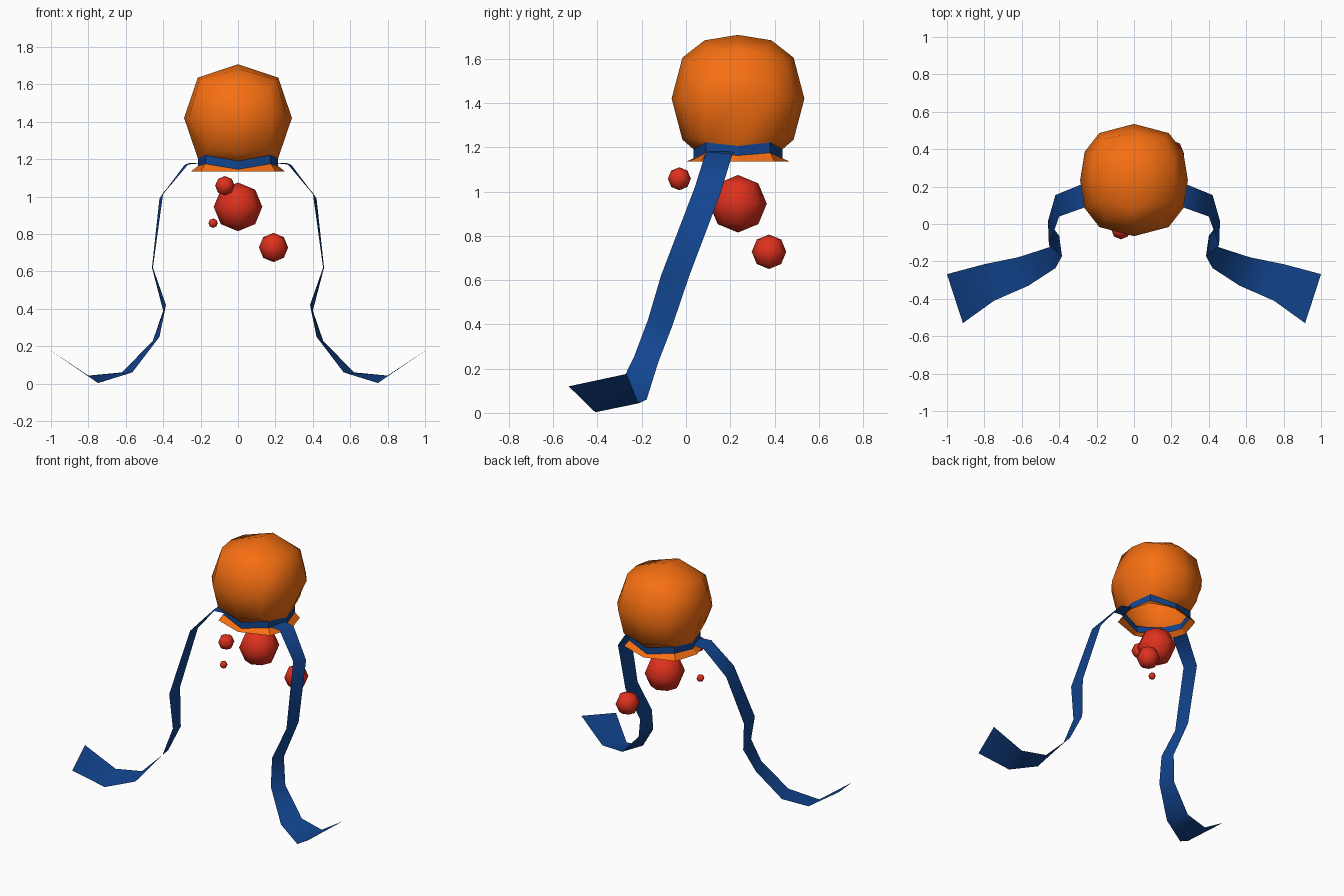
import bpy, bmesh, math
from mathutils import Vector

if "Cube" in bpy.data.objects:
    bpy.data.objects.remove(bpy.data.objects["Cube"])

CY, CZ = 0.235, 1.42          # centre of the round body


def material(name, rgb):
    m = bpy.data.materials.new(name)
    m.diffuse_color = (*rgb, 1)
    m.use_nodes = True
    m.node_tree.nodes["Principled BSDF"].inputs["Base Color"].default_value = m.diffuse_color
    return m


ORANGE = material("orange", (0.93, 0.16, 0.006))
BLUE = material("blue", (0.006, 0.06, 0.28))
RED = material("red", (0.73, 0.03, 0.012))


def make(name, bm, mat, smooth=True):
    bmesh.ops.remove_doubles(bm, verts=bm.verts, dist=1e-4)
    bmesh.ops.recalc_face_normals(bm, faces=bm.faces)
    for f in bm.faces:
        f.smooth = smooth
    me = bpy.data.meshes.new(name)
    bm.to_mesh(me)
    bm.free()
    ob = bpy.data.objects.new(name, me)
    bpy.context.collection.objects.link(ob)
    me.materials.append(mat)
    return ob


def strip(name, a, b, mat, closed=False, smooth=True):
    """Quads joining two matching point rows."""
    bm = bmesh.new()
    va = [bm.verts.new(p) for p in a]
    vb = [bm.verts.new(p) for p in b]
    n = len(a)
    for i in range(n if closed else n - 1):
        j = (i + 1) % n
        bm.faces.new((va[i], va[j], vb[j], vb[i]))
    return make(name, bm, mat, smooth)


def ring(side, corner, end):
    """Eight-point loop from (x, z), (x, y, z) and (y, z)."""
    (sx, sz), (cx, cy, cz), (ey, ez) = side, corner, end
    pts = [(sx, 0, sz), (cx, cy, cz), (0, ey, ez), (-cx, cy, cz),
           (-sx, 0, sz), (-cx, -cy, cz), (0, -ey, ez), (cx, -cy, cz)]
    return [Vector((x, y + CY, z)) for x, y, z in pts]


# neck loops: body opening, band bottom, skirt rim
neck = ring((0.215, 1.206), (0.175, 0.145, 1.222), (0.2, 1.19))
band_low = ring((0.215, 1.163), (0.175, 0.145, 1.175), (0.2, 1.146))
rim = ring((0.25, 1.135), (0.2, 0.165, 1.135), (0.235, 1.135))
ring_index = {(1, 0): 0, (1, 1): 1, (0, 1): 2, (-1, 1): 3,
              (-1, 0): 4, (-1, -1): 5, (0, -1): 6, (1, -1): 7}


# body: rounded box, 2 x 4 x 2 segments, open at the neck
def body_point(i, j, k):
    if k == -1 and (i, j) in ring_index:
        return neck[ring_index[(i, j)]]
    y = math.copysign((0, 0.55, 1.3)[abs(j)], j)
    length = (abs(i) ** 2.4 + abs(y) ** 2.4 + abs(k) ** 2.4) ** (1 / 2.4)
    return Vector((0.288 * i / length, CY + 0.3 * y / length, CZ + 0.288 * k / length))


bm = bmesh.new()


def quad(*keys):
    bm.faces.new([bm.verts.new(body_point(*k)) for k in keys])


for s in (-1, 1):
    for i in (-1, 0):
        for j in range(-2, 2):
            if s == 1 or j in (-2, 1):
                quad((i, j, s), (i + 1, j, s), (i + 1, j + 1, s), (i, j + 1, s))
            quad((s, j, i), (s, j + 1, i), (s, j + 1, i + 1), (s, j, i + 1))
        for k in (-1, 0):
            quad((i, 2 * s, k), (i + 1, 2 * s, k), (i + 1, 2 * s, k + 1), (i, 2 * s, k + 1))
make("body", bm, ORANGE)

# neck band and flared skirt
strip("neck_band", neck, band_low, BLUE, closed=True, smooth=False)
strip("skirt", band_low, rim, ORANGE, closed=True, smooth=False)

# trailing ribbons, mirrored left to right
front_edge = [(0.18, 0.1, 1.18), (0.26, 0.09, 1.18), (0.40, 0.04, 1.02),
              (0.455, -0.113, 0.62), (0.385, -0.172, 0.42), (0.42, -0.236, 0.25),
              (0.565, -0.33, 0.06), (0.748, -0.41, 0.003), (0.915, -0.53, 0.12)]
back_edge = [(0.21, 0.22, 1.18), (0.285, 0.21, 1.17), (0.42, 0.155, 0.99),
             (0.46, 0.015, 0.62), (0.40, -0.063, 0.39), (0.455, -0.125, 0.23),
             (0.62, -0.178, 0.06), (0.8, -0.215, 0.043), (1.0, -0.268, 0.176)]
ribbon = strip("ribbons", front_edge, back_edge, BLUE)
ribbon.modifiers.new("mirror", "MIRROR")

# floating balls
for n, (pos, r) in enumerate([((0, CY, 0.945), 0.13), ((-0.07, -0.03, 1.058), 0.052),
                              ((0.19, 0.375, 0.728), 0.078), ((-0.133, 0.03, 0.858), 0.025)]):
    bm = bmesh.new()
    bmesh.ops.create_uvsphere(bm, u_segments=8, v_segments=4, radius=r)
    bmesh.ops.translate(bm, verts=bm.verts, vec=pos)
    make(f"ball_{n + 1}", bm, RED)
